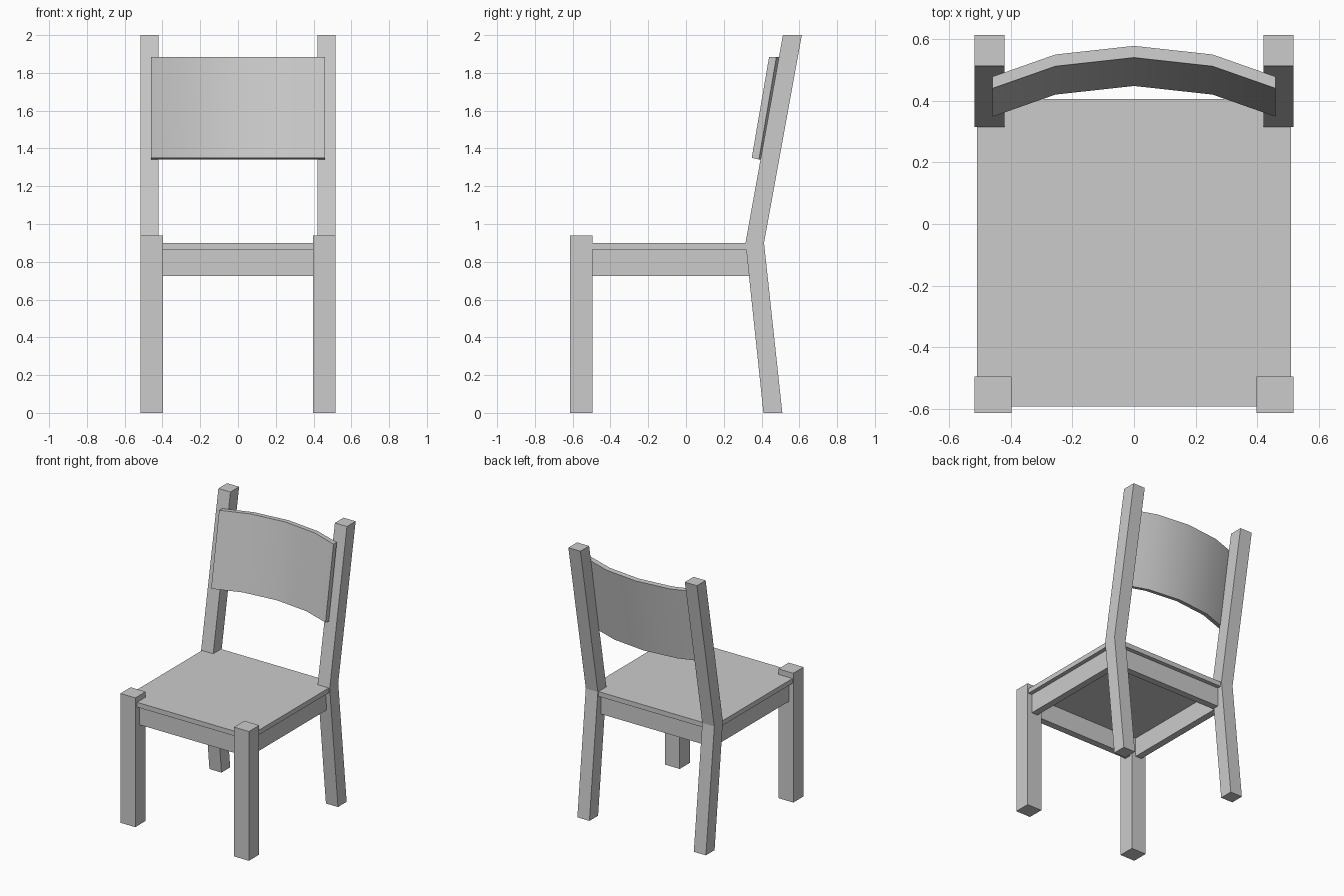
import bpy, bmesh
from mathutils import Vector

cube = bpy.data.objects.get("Cube")
if cube:
    bpy.data.objects.remove(cube, do_unlink=True)

grey = bpy.data.materials.new("plain_grey")
grey.use_nodes = True
colour = (0.6, 0.6, 0.6, 1)
grey.diffuse_color = colour
grey.node_tree.nodes["Principled BSDF"].inputs["Base Color"].default_value = colour


def finish(name, bm):
    bmesh.ops.recalc_face_normals(bm, faces=bm.faces)
    mesh = bpy.data.meshes.new(name)
    bm.to_mesh(mesh)
    bm.free()
    mesh.materials.append(grey)
    obj = bpy.data.objects.new(name, mesh)
    bpy.context.collection.objects.link(obj)
    return obj


def box(name, x, y, z):
    """Box from (min, max) ranges."""
    bm = bmesh.new()
    bmesh.ops.create_cube(bm, size=1)
    for v in bm.verts:
        v.co = [r[0] if c < 0 else r[1] for c, r in zip(v.co, (x, y, z))]
    return finish(name, bm)


def span(side, inner, outer):
    return sorted((side * inner, side * outer))


def sweep(name, sections):
    """Skin a list of four-cornered sections and cap both ends."""
    bm = bmesh.new()
    rings = [[bm.verts.new(p) for p in s] for s in sections]
    for a, b in zip(rings, rings[1:]):
        for i in range(4):
            j = (i + 1) % 4
            bm.faces.new((a[i], a[j], b[j], b[i]))
    bm.faces.new(rings[0])
    bm.faces.new(rings[-1])
    return finish(name, bm)


# Legs and side rails, mirrored left and right
for side, label in ((1, "left"), (-1, "right")):
    box("front_leg_" + label, span(side, 0.397, 0.517), (-0.613, -0.495), (0, 0.94))
    x0, x1 = span(side, 0.42, 0.517)
    # Bent rear post: foot, bend at seat height, raked top
    stations = ((0.0, 0.41, 0.51), (0.9, 0.315, 0.413), (2.0, 0.513, 0.613))
    sweep("back_post_" + label,
          [[(x0, f, z), (x1, f, z), (x1, b, z), (x0, b, z)] for z, f, b in stations])
    box("side_rail_" + label, span(side, 0.43, 0.48), (-0.53, 0.36), (0.725, 0.866))

# Seat with the front and back rails below it
box("seat", (-0.51, 0.51), (-0.593, 0.405), (0.865, 0.9))
box("front_rail", (-0.45, 0.45), (-0.563, -0.513), (0.725, 0.866))
box("back_rail", (-0.45, 0.45), (0.325, 0.375), (0.725, 0.866))

# Curved, raked back panel
arc = ((-0.46, 0.44), (-0.255, 0.512), (0, 0.54), (0.255, 0.512), (0.46, 0.44))
thick, rake = 0.038, 0.092
panel = sweep("back_panel", [
    [(x, y - rake, 1.35), (x, y, 1.885), (x, y + thick, 1.883), (x, y + thick - rake, 1.342)]
    for x, y in arc])
bpy.ops.object.select_all(action='DESELECT')
panel.select_set(True)
bpy.context.view_layer.objects.active = panel
bpy.ops.object.shade_smooth_by_angle()
